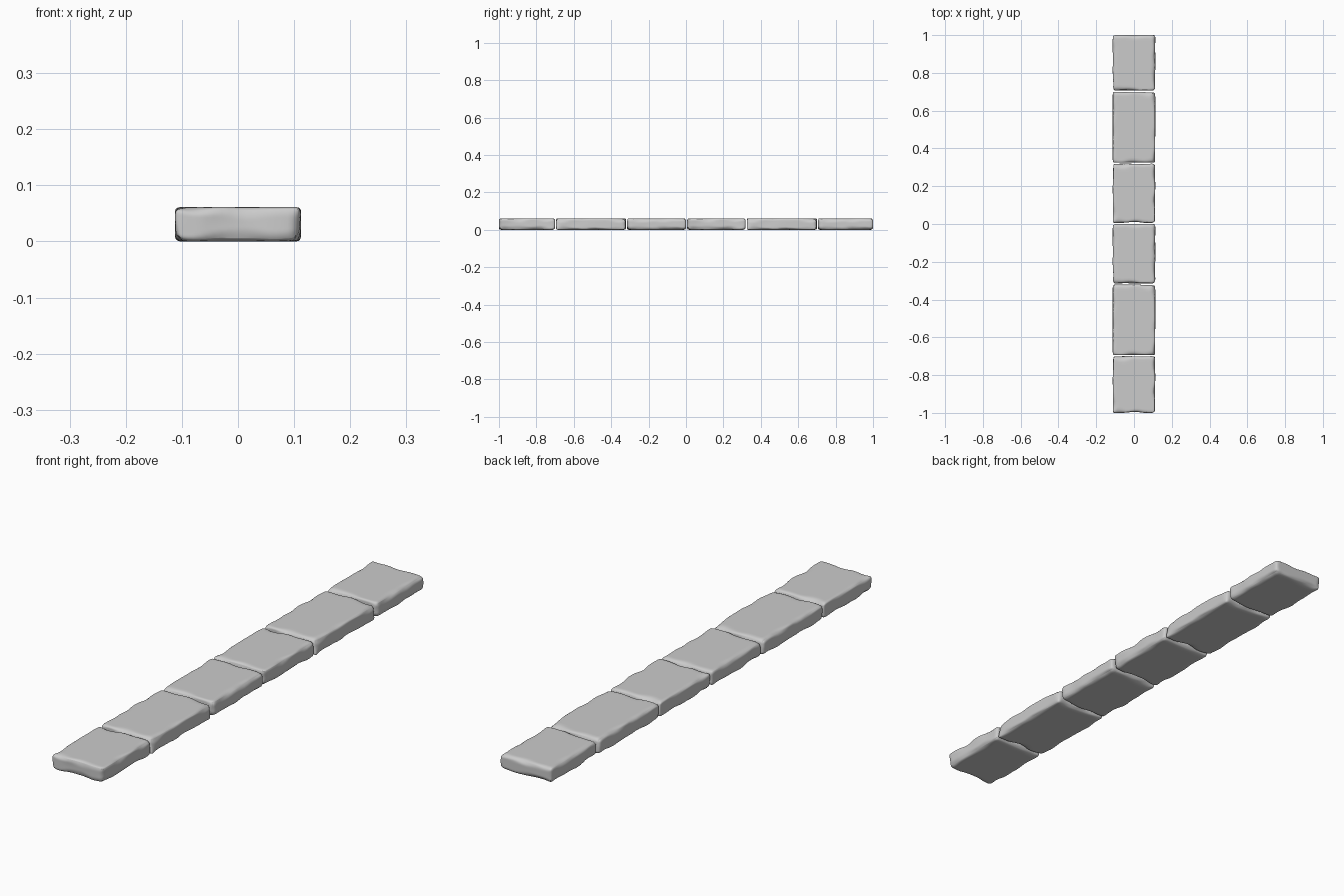
import bpy, bmesh, math
from mathutils import Vector, noise

if "Cube" in bpy.data.objects:
    bpy.data.objects.remove(bpy.data.objects["Cube"])

WIDTH, HEIGHT = 0.225, 0.061


def stone(name, y0, y1, seed):
    """Worn stone slab: rounded box whose edge radius varies with noise."""
    half = Vector((WIDTH / 2, (y1 - y0) / 2, HEIGHT / 2))
    off = Vector((seed * 7.3, seed * 3.1, seed * 5.7))
    bm = bmesh.new()
    bmesh.ops.create_cube(bm, size=2)
    bmesh.ops.subdivide_edges(bm, edges=bm.edges[:], cuts=23, use_grid_fill=True)
    for v in bm.verts:
        # crowd the grid lines towards the edges
        p = Vector([h * math.sin(c * math.pi / 2) for h, c in zip(half, v.co)])
        # uneven edge wear
        n = noise.noise(p * 14 + off)
        r = min(max(0.016 + 0.020 * n, 0.007), 0.028)
        inner = Vector([max(-(h - r), min(h - r, c)) for h, c in zip(half, p)])
        d = p - inner
        q = inner + d.normalized() * r
        # gentle hollows in the sides and ends, flat top and bottom
        for i, amount in ((0, 0.005), (1, 0.006)):
            t = max(0, abs(q[i]) / half[i] - 0.7) / 0.3
            dent = max(0, noise.noise(p * 11 - off * (i + 1)))
            q[i] -= math.copysign(amount * t * dent, q[i])
        v.co = q
    mesh = bpy.data.meshes.new(name)
    bm.to_mesh(mesh)
    bm.free()
    ob = bpy.data.objects.new(name, mesh)
    ob.location = (0, (y0 + y1) / 2, half.z)
    bpy.context.collection.objects.link(ob)
    for f in mesh.polygons:
        f.use_smooth = True


# row of six slabs with narrow joints
joints = [-1.0, -0.697, -0.318, 0.003, 0.322, 0.703, 1.0]
for k in range(6):
    a = joints[k] + (0.003 if k else 0)
    b = joints[k + 1] - (0.003 if k < 5 else 0)
    stone(f"kerb_stone_{k + 1}", a, b, k % 3 + 1)
